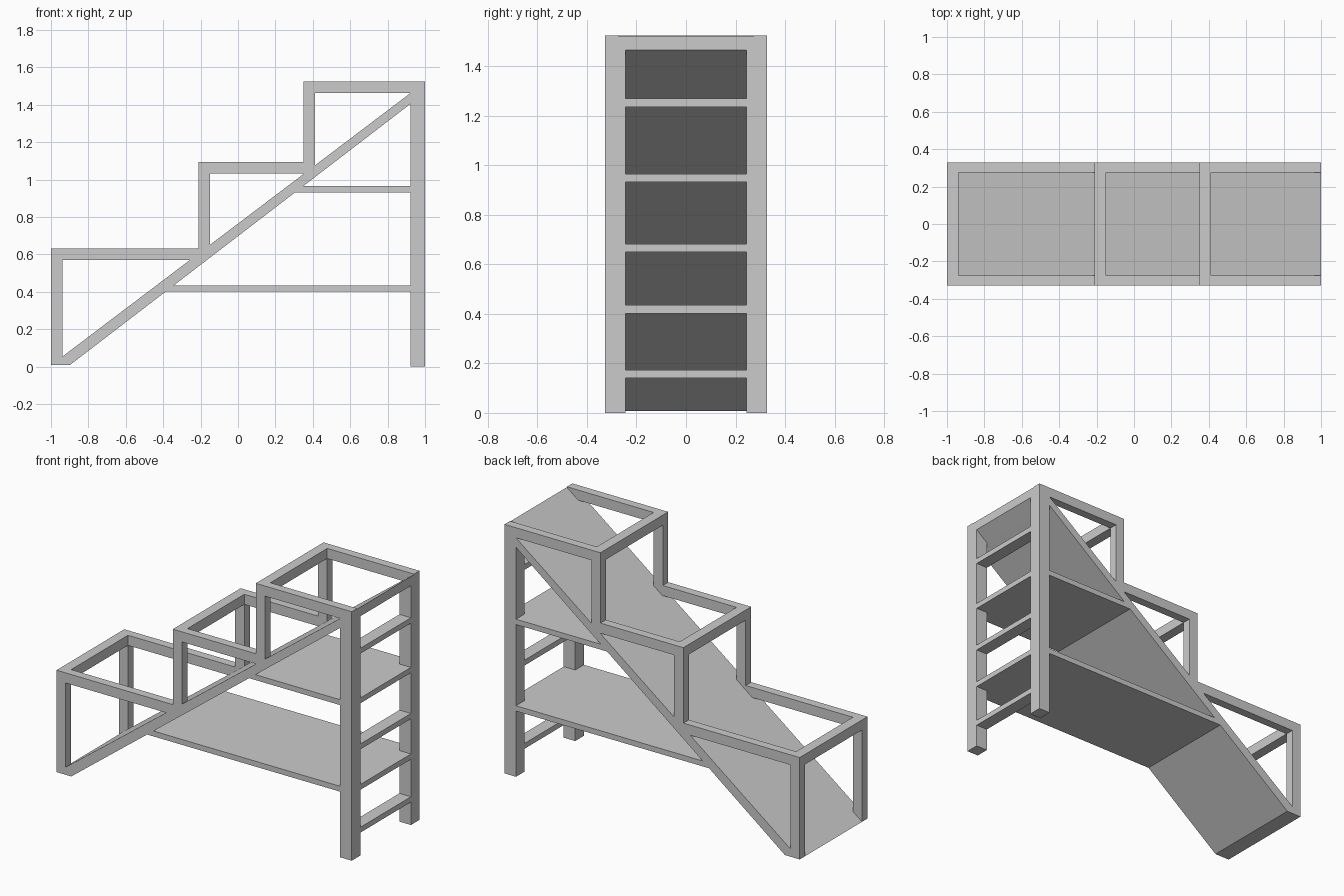
import bpy
import bmesh

cube = bpy.data.objects.get("Cube")
if cube:
    bpy.data.objects.remove(cube)

grey = bpy.data.materials.new("light grey")
grey.use_nodes = True
colour = (0.6, 0.6, 0.6, 1)
grey.diffuse_color = colour
grey.node_tree.nodes["Principled BSDF"].inputs["Base Color"].default_value = colour

HALF = 0.328      # half the overall depth
INNER = 0.275     # inner side of the step frames
LEG_INNER = 0.245
BAR = 0.062       # thickness of frame bars
LEG_X = 0.922


def extrude(name, profile, y0, y1):
    """Prism from an x-z profile, extruded between two y values."""
    bm = bmesh.new()
    face = bm.faces.new([bm.verts.new((x, y0, z)) for x, z in profile])
    result = bmesh.ops.extrude_face_region(bm, geom=[face])
    verts = [v for v in result["geom"] if isinstance(v, bmesh.types.BMVert)]
    bmesh.ops.translate(bm, vec=(0, y1 - y0, 0), verts=verts)
    bmesh.ops.recalc_face_normals(bm, faces=bm.faces)
    mesh = bpy.data.meshes.new(name)
    bm.to_mesh(mesh)
    bm.free()
    mesh.materials.append(grey)
    obj = bpy.data.objects.new(name, mesh)
    bpy.context.collection.objects.link(obj)
    return obj


def pair(name, profile, inner):
    """The same piece on the front and back sides."""
    extrude("front_" + name, profile, -HALF, -inner)
    extrude("back_" + name, profile, inner, HALF)


def slope_z(x):
    """Height of the upper face of the sloping panel."""
    return 0.008 + (x + 1) * 0.757


def slope_x(z):
    return (z - 0.008) / 0.757 - 1


# Sloping panel across the full depth
extrude("sloping_panel",
        [(-1, 0.008), (-0.9, 0.008), (LEG_X, 1.405), (1, 1.465), (1, slope_z(1))],
        -HALF, HALF)

# Three stepped frames: start x, end x, top z
steps = [(-1, -0.212, 0.632), (-0.212, 0.35, 1.094), (0.35, 1, 1.525)]
for i, (x0, x1, top) in enumerate(steps, 1):
    low = top - BAR
    pair(f"step_rail_{i}",
         [(x0, low), (min(slope_x(low), x1 - 0.001), low),
          (x1, min(slope_z(x1), top - 0.001)), (x1, top), (x0, top)], INNER)
    pair(f"step_post_{i}",
         [(x0, slope_z(x0)), (x0 + BAR, slope_z(x0 + BAR)), (x0 + BAR, low), (x0, low)],
         INNER)
    extrude(f"step_crossbar_{i}",
            [(x0, low), (x0 + BAR, low), (x0 + BAR, top), (x0, top)], -INNER, INNER)

# Tall legs, cut to meet the underside of the panel
pair("tall_leg", [(LEG_X, 0), (1, 0), (1, 1.465), (LEG_X, 1.405)], LEG_INNER)

# Ladder rungs between the legs
for i, z in enumerate((0.14, 0.402, 0.65, 0.932, 1.236), 1):
    extrude(f"rung_{i}", [(LEG_X, z), (1, z), (1, z + 0.033), (LEG_X, z + 0.033)],
            -LEG_INNER, LEG_INNER)

# Shelves from the panel to the legs
for name, x, z in (("lower_shelf", -0.39, 0.402), ("upper_shelf", 0.298, 0.932)):
    extrude(name, [(x, z), (LEG_X, z), (LEG_X, z + 0.033), (x + 0.043, z + 0.033)],
            -HALF, HALF)
